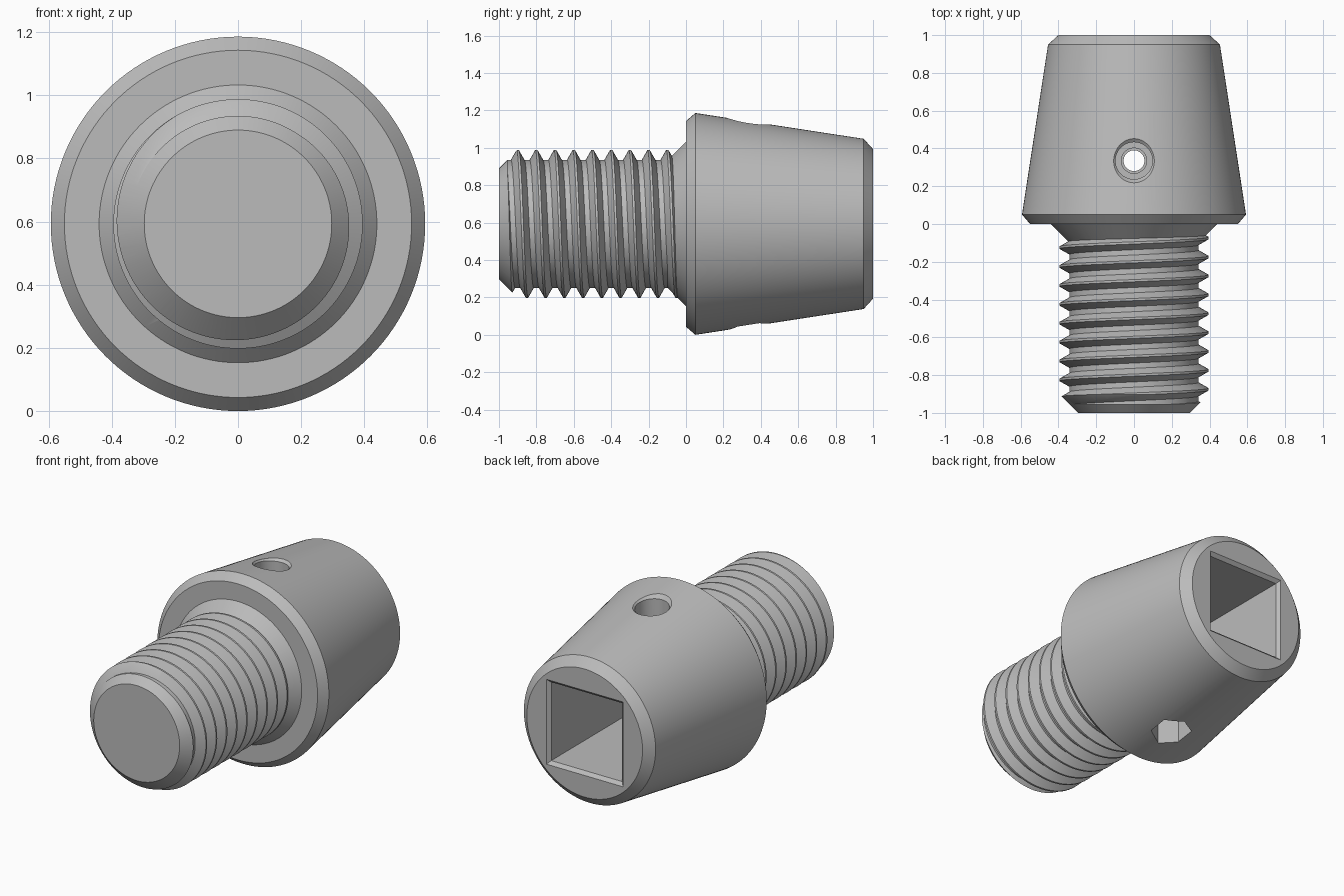
import bpy, bmesh
from math import sin, cos, pi, atan
from mathutils import Matrix, Vector

default = bpy.data.objects.get("Cube")
if default:
    bpy.data.objects.remove(default, do_unlink=True)

AXIS_Z = 0.593      # height of the long axis
HOLE_Y = 0.335      # position of the cross hole
SEGMENTS = 128

steel = bpy.data.materials.new("plain_steel_grey")
steel.use_nodes = True
steel.diffuse_color = (0.5, 0.5, 0.5, 1)
steel.node_tree.nodes["Principled BSDF"].inputs["Base Color"].default_value = (0.5, 0.5, 0.5, 1)


def make_object(name, bm, matrix):
    bmesh.ops.recalc_face_normals(bm, faces=bm.faces)
    mesh = bpy.data.meshes.new(name)
    bm.to_mesh(mesh)
    bm.free()
    mesh.transform(matrix)
    mesh.materials.append(steel)
    obj = bpy.data.objects.new(name, mesh)
    bpy.context.collection.objects.link(obj)
    return obj


def turned(name, profile, sides, matrix, phase=0.0):
    """Solid of revolution about local z; profile holds (height, radius)."""
    bm = bmesh.new()
    angles = [phase + 2 * pi * i / sides for i in range(sides)]
    rings = [[bm.verts.new((r * sin(a), r * cos(a), h)) for a in angles]
             for h, r in profile]
    for low, high in zip(rings, rings[1:]):
        for i in range(sides):
            k = (i + 1) % sides
            bm.faces.new((low[i], low[k], high[k], high[i]))
    bm.faces.new(rings[0])
    bm.faces.new(rings[-1])
    return make_object(name, bm, matrix)


def combine(target, tool, operation):
    mod = target.modifiers.new(operation.lower(), 'BOOLEAN')
    mod.operation = operation
    mod.solver = 'EXACT'
    mod.object = tool
    bpy.context.view_layer.objects.active = target
    bpy.ops.object.modifier_apply(modifier=mod.name)
    bpy.data.objects.remove(tool, do_unlink=True)


def screw_thread(name, start, turns, pitch, root, crest, matrix):
    """Right-handed single thread swept as a helical strip along local z."""
    bm = bmesh.new()
    section = [(-0.036, root), (-0.006, crest), (0.006, crest), (0.036, root)]
    total = turns * SEGMENTS
    rows = []
    for j in range(total + 1):
        a = 2 * pi * j / SEGMENTS
        base = start + pitch * j / SEGMENTS
        rows.append([bm.verts.new((-r * sin(a), r * cos(a), base + dz)) for dz, r in section])
    for j in range(total):
        for i in range(3):
            bm.faces.new((rows[j][i], rows[j + 1][i], rows[j + 1][i + 1], rows[j][i + 1]))
        n = j + SEGMENTS
        if n < total:
            bm.faces.new((rows[j][3], rows[j + 1][3], rows[n + 1][0], rows[n][0]))
    # Close both ends with fans to the axis
    middle = start + pitch * turns / 2
    ends = [bm.verts.new((0, 0, start)), bm.verts.new((0, 0, start + pitch * turns))]
    for edge in [e for e in bm.edges if e.is_boundary]:
        a, b = edge.verts
        bm.faces.new((a, b, ends[1 if a.co.z > middle else 0]))
    return make_object(name, bm, matrix)


# Local z of lengthwise parts points along +y, local y points up
lengthwise = Matrix.Translation((0, 0, AXIS_Z)) @ Matrix.Rotation(-pi / 2, 4, 'X') @ Matrix.Rotation(pi, 4, 'Z')
upright = Matrix.Translation((0, HOLE_Y, AXIS_Z))

# Threaded shank, trimmed by a chamfered envelope
shank = screw_thread("threaded_shank", -1.2, 13, 0.1, 0.342, 0.395, lengthwise)
envelope = turned("envelope", [(-1, 0.297), (-0.88, 0.417), (0.05, 0.417)], SEGMENTS, lengthwise)
combine(shank, envelope, 'INTERSECT')

# Tapered head with conical collar
body = turned("threaded_socket_adapter",
              [(-0.12, 0.32), (0, 0.44), (0, 0.55), (0.05, 0.593), (0.95, 0.455), (1, 0.4)],
              SEGMENTS, lengthwise)
combine(body, shank, 'UNION')

# Square drive socket with bevelled mouth
diag = 2 ** 0.5
combine(body, turned("socket_cutter",
                     [(0.12, 0.245 * diag), (0.98, 0.245 * diag), (1.02, 0.285 * diag)],
                     4, lengthwise, pi / 4), 'DIFFERENCE')

# Cross hole, counterbore and hexagonal pocket
combine(body, turned("upper_hole", [(0, 0.067), (0.5, 0.067)], 48, upright), 'DIFFERENCE')
combine(body, turned("lower_hole", [(-0.5, 0.055), (0, 0.055)], 48, upright), 'DIFFERENCE')
combine(body, turned("counterbore", [(0.4, 0.098), (0.7, 0.098)], 64, upright), 'DIFFERENCE')
combine(body, turned("hex_pocket", [(-0.7, 0.118), (-0.4, 0.118)], 6, upright), 'DIFFERENCE')
tilt = Matrix.Translation((0, HOLE_Y, AXIS_Z + 0.549)) @ Matrix.Rotation(-atan(0.153), 4, 'X')
combine(body, turned("rim_chamfer", [(-0.03, 0.088), (0.03, 0.148)], 64, tilt), 'DIFFERENCE')

# Smooth round surfaces, crisp machined edges
bpy.ops.object.select_all(action='DESELECT')
body.select_set(True)
bpy.context.view_layer.objects.active = body
bpy.ops.object.shade_smooth_by_angle(angle=pi / 7)
